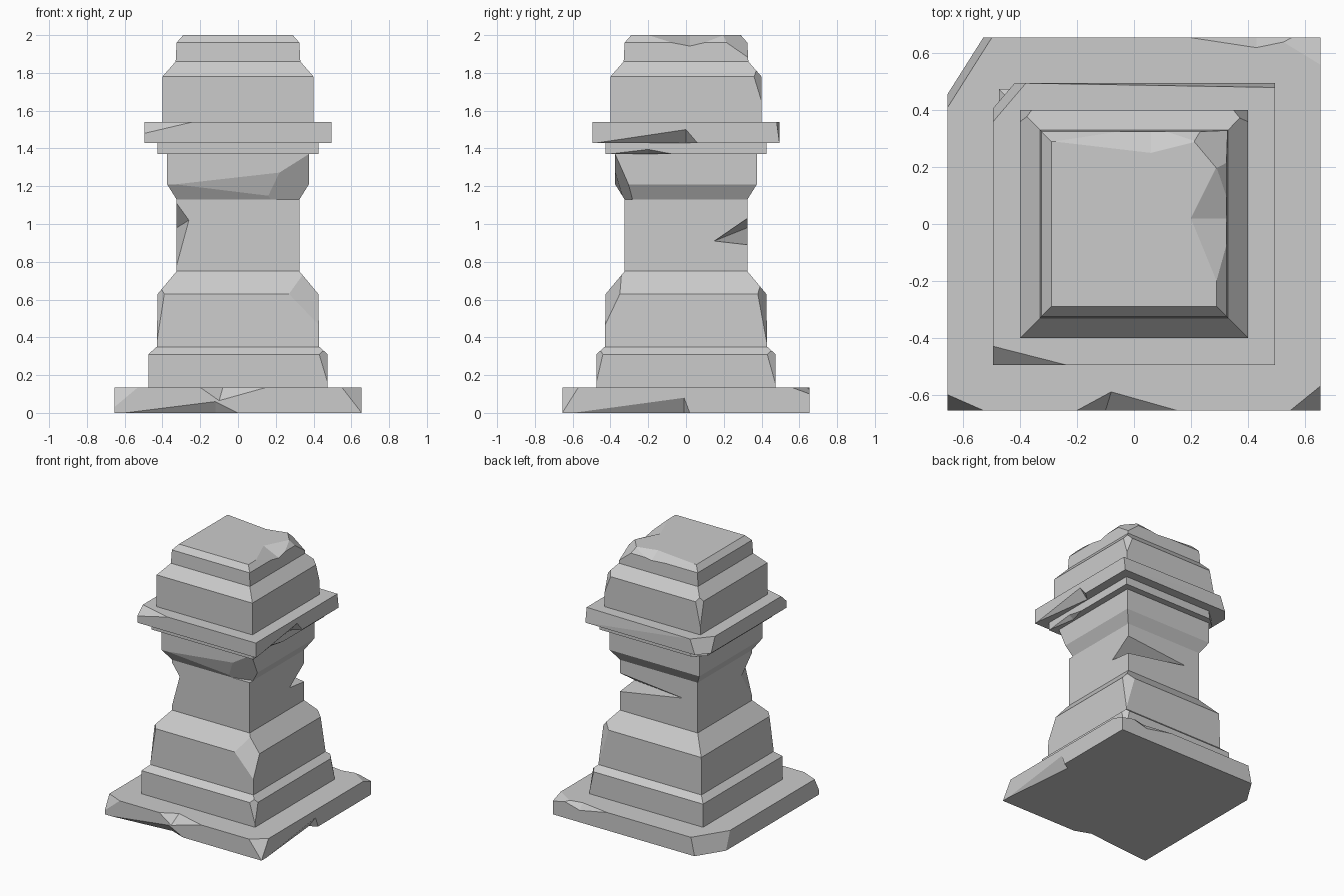
import bpy, bmesh
from mathutils import Vector


def block(name, profile, chips=(), pits=()):
    """Square block from (half width, z) rings; chips slice it, pits notch its edges."""
    bm = bmesh.new()
    rings = [[bm.verts.new((sx * r, sy * r, z)) for sx, sy in ((-1, -1), (1, -1), (1, 1), (-1, 1))]
             for r, z in profile]
    for lo, hi in zip(rings, rings[1:]):
        for i in range(4):
            j = (i + 1) % 4
            bm.faces.new((lo[i], lo[j], hi[j], hi[i]))
    bm.faces.new(rings[0][::-1])
    bm.faces.new(rings[-1])
    centre = Vector((0, 0, (profile[0][1] + profile[-1][1]) / 2))
    for chip in chips:
        a, b, c = map(Vector, chip)
        n = (b - a).cross(c - a).normalized()
        if n.dot(centre - a) > 0:
            n = -n
        cut = bmesh.ops.bisect_plane(bm, geom=bm.verts[:] + bm.edges[:] + bm.faces[:],
                                     plane_co=a, plane_no=n, clear_outer=True)
        edges = [e for e in cut["geom_cut"] if isinstance(e, bmesh.types.BMEdge)]
        bmesh.ops.holes_fill(bm, edges=edges, sides=0)
    bmesh.ops.recalc_face_normals(bm, faces=bm.faces[:])
    obj = to_object(name, bm)
    for pit in pits:
        notch(obj, *map(Vector, pit))
    return obj


def to_object(name, bm):
    mesh = bpy.data.meshes.new(name)
    bm.to_mesh(mesh)
    bm.free()
    obj = bpy.data.objects.new(name, mesh)
    bpy.context.collection.objects.link(obj)
    return obj


def notch(obj, a, b, c, d):
    """Cut a four-point wedge: a, b lie on an edge, c and d on the two faces beside it."""
    m = (c + d) / 2
    bm = bmesh.new()
    for p in (a + (a - m) * .5, b + (b - m) * .5, c + (c - d) * .4, d + (d - c) * .4):
        bm.verts.new(p)
    bmesh.ops.convex_hull(bm, input=bm.verts[:])
    bmesh.ops.recalc_face_normals(bm, faces=bm.faces[:])
    cutter = to_object("cutter", bm)
    cutter.hide_render = True
    mod = obj.modifiers.new("notch", 'BOOLEAN')
    mod.operation, mod.solver, mod.object = 'DIFFERENCE', 'EXACT', cutter
    bpy.context.view_layer.objects.active = obj
    bpy.ops.object.modifier_apply(modifier=mod.name)
    bpy.data.objects.remove(cutter)


# Wide foot slab with broken corners and edges
block("base_slab", [(.655, 0), (.655, .135)],
      chips=[((-.5, .655, .135), (-.655, .41, .135), (-.53, .655, 0)),
             ((-.655, -.6, .135), (-.53, -.655, .135), (-.655, -.655, .03)),
             ((.55, -.655, .135), (.655, -.57, .135), (.655, -.655, .0)),
             ((.655, .56, .135), (.5, .655, .135), (.655, .655, .1))],
      pits=[((-.2, -.655, .135), (.15, -.655, .135), (-.08, -.59, .135), (-.1, -.655, .065)),
            ((-.6, -.655, 0), (.0, -.655, 0), (-.12, -.655, .06), (-.12, -.61, 0)),
            ((.655, -.6, 0), (.655, .02, 0), (.655, -.01, .08), (.6, -.01, 0)),
            ((.2, .655, .135), (.6, .655, .135), (.43, .62, .135), (.43, .655, .09))])

# Stepped plinth
block("plinth", [(.475, .135), (.475, .31), (.43, .35)],
      chips=[((.43, -.475, .31), (.475, -.44, .31), (.475, -.475, .16)),
             ((.44, .475, .31), (.475, .43, .31), (.475, .475, .15))])

# Tapered lower body
block("lower_body", [(.43, .35), (.425, .63), (.325, .75)],
      chips=[((.27, -.425, .63), (.425, -.35, .63), (.43, -.43, .46)),
             ((.425, .38, .63), (.35, .425, .63), (.43, .43, .36)),
             ((-.39, -.425, .63), (-.425, -.39, .63), (-.43, -.43, .37))])

# Shaft with a deep gouge across the back
block("shaft", [(.325, .75), (.325, 1.13)],
      pits=[((.325, .325, 1.03), (.325, .325, .89), (.325, .15, .91), (-.2, .325, .98)),
            ((-.325, -.325, 1.11), (-.325, -.325, .78), (-.26, -.325, 1.02), (-.325, -.2, .98))])

# Flared neck under the collar
block("neck", [(.325, 1.13), (.375, 1.21), (.375, 1.37)],
      chips=[((-.375, -.375, 1.205), (.2, -.375, 1.27), (.32, -.325, 1.13)),
             ((.2, -.375, 1.26), (.375, -.375, 1.37), (.375, -.3, 1.2))])

# Thin collar and projecting ledge
block("collar", [(.425, 1.37), (.425, 1.43)],
      chips=[((-.33, .425, 1.43), (-.425, .34, 1.43), (-.34, .425, 1.37))],
      pits=[((.425, -.41, 1.37), (.425, -.07, 1.37), (.425, -.2, 1.395), (.39, -.2, 1.37))])
block("ledge", [(.495, 1.43), (.495, 1.54)],
      chips=[((-.495, -.43, 1.54), (-.24, -.495, 1.54), (-.495, -.495, 1.48)),
             ((-.38, .495, 1.54), (-.495, .36, 1.54), (-.42, .495, 1.43)),
             ((-.38, .495, 1.54), (.495, .48, 1.54), (.495, .495, 1.43))],
      pits=[((.495, -.47, 1.43), (.495, .06, 1.43), (.495, 0, 1.5), (.43, 0, 1.43))])

# Cap block and its worn crown
block("cap", [(.4, 1.54), (.4, 1.78), (.33, 1.86)],
      chips=[((.4, .36, 1.78), (.35, .4, 1.78), (.4, .4, 1.65)),
             ((-.4, .36, 1.78), (-.36, .4, 1.78), (-.4, .4, 1.6))])
block("crown", [(.33, 1.86), (.325, 1.96), (.29, 2.0)],
      chips=[((.325, .2, 1.97), (.22, .325, 1.97), (.33, .33, 1.88))],
      pits=[((.29, -.2, 2), (.29, .2, 2), (.2, .02, 2), (.33, .02, 1.94)),
            ((-.28, .29, 2), (.22, .29, 2), (.06, .25, 2), (.06, .327, 1.95))])
